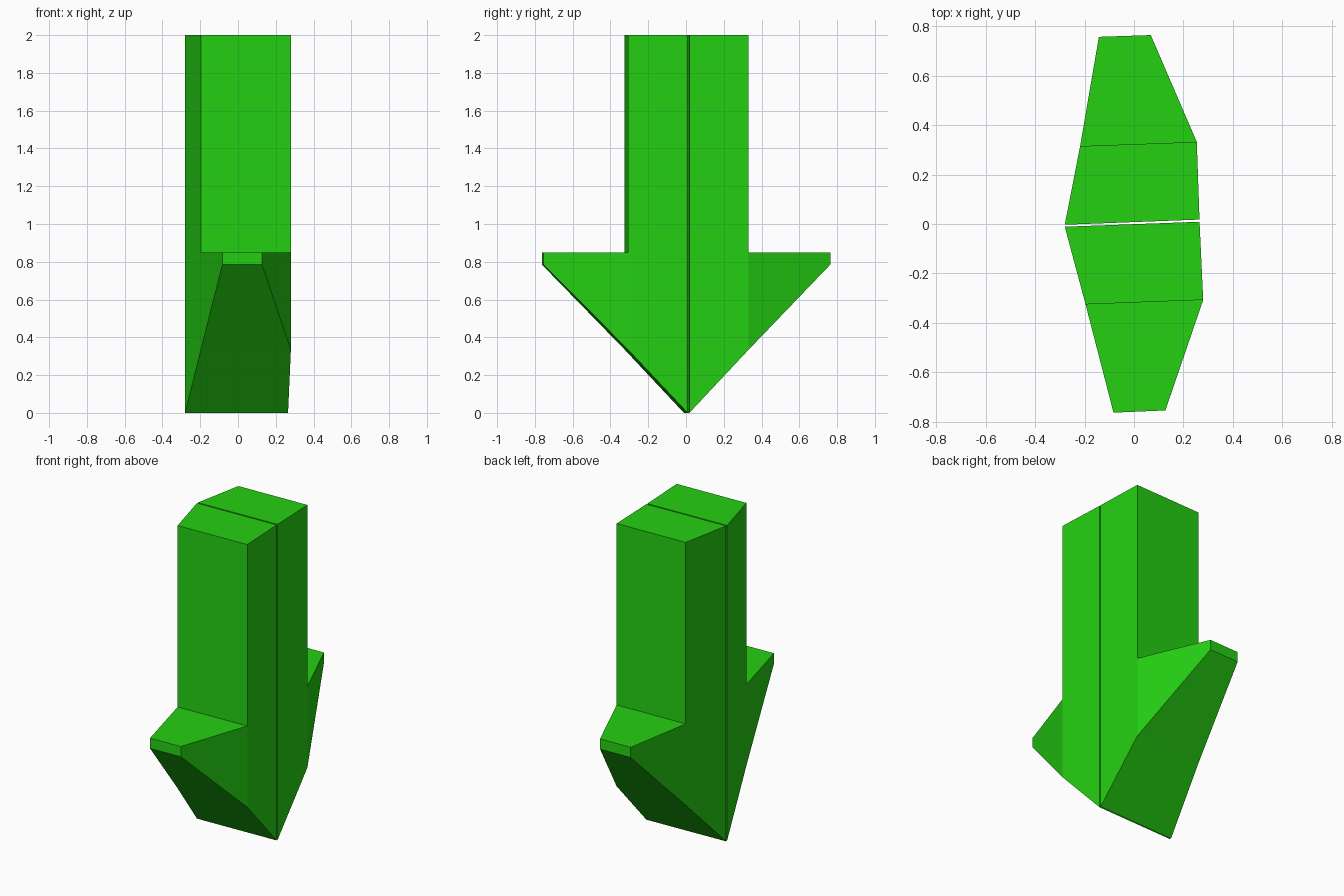
import bpy
import bmesh

cube = bpy.data.objects.get("Cube")
if cube:
    bpy.data.objects.remove(cube, do_unlink=True)

green = bpy.data.materials.new("bright_green")
green.use_nodes = True
color = (0.018, 0.63, 0.006, 1)
green.diffuse_color = color
green.node_tree.nodes["Principled BSDF"].inputs["Base Color"].default_value = color

# Side profile of half an arrow: (plan station, height)
# Stations: 0 = centre slit, 1 = shaft edge, 2 = barb tip
PROFILE = [(0, 0), (1, 0.335), (2, 0.785), (2, 0.85), (1, 0.85), (1, 2), (0, 2)]
SHAFT_SIDE = [0, 1, 4, 5, 6]
BARB_SIDE = [1, 2, 3, 4]


def arrow_half(name, left, right):
    """Loft the profile between two plan outlines."""
    bm = bmesh.new()
    sides = [[bm.verts.new((*plan[s], z)) for s, z in PROFILE] for plan in (left, right)]
    a, b = sides
    count = len(PROFILE)
    for i in range(count):
        j = (i + 1) % count
        bm.faces.new((a[i], a[j], b[j], b[i]))
    for side in sides:
        for cap in (SHAFT_SIDE, BARB_SIDE):
            bm.faces.new([side[i] for i in cap])
    bmesh.ops.recalc_face_normals(bm, faces=bm.faces)
    mesh = bpy.data.meshes.new(name)
    bm.to_mesh(mesh)
    bm.free()
    mesh.materials.append(green)
    obj = bpy.data.objects.new(name, mesh)
    bpy.context.collection.objects.link(obj)


# Two tapered halves separated by a narrow slit
arrow_half("front_arrow_half",
           [(-0.28, -0.011), (-0.196, -0.325), (-0.083, -0.763)],
           [(0.265, 0.009), (0.28, -0.307), (0.127, -0.754)])
arrow_half("back_arrow_half",
           [(-0.28, -0.003), (-0.218, 0.315), (-0.142, 0.757)],
           [(0.265, 0.018), (0.254, 0.332), (0.068, 0.764)])
